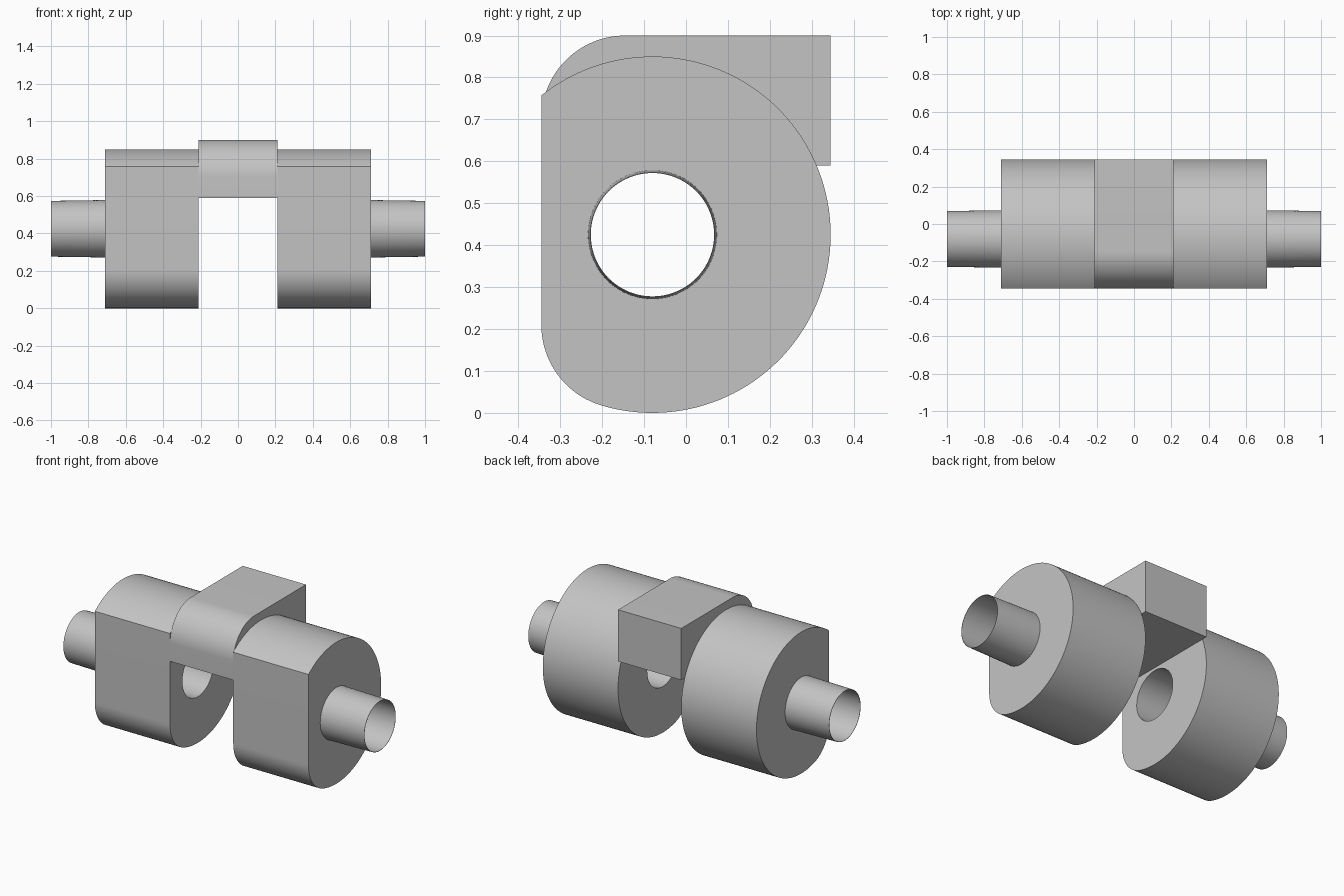
import bpy, bmesh, math

cube = bpy.data.objects.get("Cube")
if cube:
    bpy.data.objects.remove(cube, do_unlink=True)

grey = bpy.data.materials.new("plain grey")
grey.use_nodes = True
COLOUR = (0.55, 0.55, 0.55, 1)
grey.diffuse_color = COLOUR
next(n for n in grey.node_tree.nodes
     if n.type == "BSDF_PRINCIPLED").inputs["Base Color"].default_value = COLOUR

AXIS_Y, AXIS_Z, DRUM_R = -0.08, 0.425, 0.425
FRONT, BACK, FILLET = -0.345, 0.345, 0.2
INNER_X, OUTER_X, TIP_X = 0.21, 0.71, 1.0
BORE_R = 0.148


def arc(cy, cz, r, start, end, steps):
    """Points (y, z) on an arc, angles in radians."""
    angles = [start + (end - start) * i / steps for i in range(steps + 1)]
    return [(cy + r * math.cos(a), cz + r * math.sin(a)) for a in angles]


def circle(r):
    return arc(AXIS_Y, AXIS_Z, r, 0, math.tau, 96)[:-1]


def finish(name, bm):
    bmesh.ops.recalc_face_normals(bm, faces=bm.faces)
    mesh = bpy.data.meshes.new(name)
    bm.to_mesh(mesh)
    bm.free()
    mesh.materials.append(grey)
    obj = bpy.data.objects.new(name, mesh)
    bpy.context.collection.objects.link(obj)
    bpy.ops.object.select_all(action="DESELECT")
    obj.select_set(True)
    bpy.context.view_layer.objects.active = obj
    bpy.ops.object.shade_smooth_by_angle(angle=math.radians(30))


def extrude_profile(name, loops, x0, x1):
    """Fill the outline (further loops are holes) and extrude it along x."""
    bm = bmesh.new()
    edges = []
    for loop in loops:
        verts = [bm.verts.new((x0, y, z)) for y, z in loop]
        edges += [bm.edges.new((verts[i - 1], verts[i])) for i in range(len(verts))]
    bmesh.ops.triangle_fill(bm, use_beauty=True, edges=edges, normal=(1, 0, 0))
    grown = bmesh.ops.extrude_face_region(bm, geom=bm.faces[:], use_keep_orig=True)
    moved = [g for g in grown["geom"] if isinstance(g, bmesh.types.BMVert)]
    bmesh.ops.translate(bm, verts=moved, vec=(x1 - x0, 0, 0))
    finish(name, bm)


def ring_tube(name, sections):
    """Closed sleeve through circular sections (x, radius)."""
    bm = bmesh.new()
    rings = [[bm.verts.new((x, y, z)) for y, z in circle(r)] for x, r in sections]
    for k, ring in enumerate(rings):
        prev = rings[k - 1]
        for i in range(len(ring)):
            bm.faces.new((prev[i - 1], prev[i], ring[i], ring[i - 1]))
    finish(name, bm)


# Drum outline: round, flat at the front, blended into the flat at the bottom
top_corner = math.acos((FRONT - AXIS_Y) / DRUM_R)
fillet_y = FRONT + FILLET
drop = math.sqrt((DRUM_R - FILLET) ** 2 - (fillet_y - AXIS_Y) ** 2)
blend = math.atan2(-drop, fillet_y - AXIS_Y)
drum = arc(AXIS_Y, AXIS_Z, DRUM_R, top_corner, blend, 96)
drum += arc(fillet_y, AXIS_Z - drop, FILLET, blend, -math.pi, 20)[1:]

# Drums with bores, and the thin tapered sleeves at the ends
for side, s in (("left", 1), ("right", -1)):
    extrude_profile(side + "_drum", [drum, circle(BORE_R)], s * INNER_X, s * OUTER_X)
    ring_tube(side + "_sleeve", [(s * OUTER_X, 0.1535), (s * TIP_X, 0.149),
                                 (s * TIP_X, 0.147), (s * OUTER_X, BORE_R)])

# Bridge block joining the drums, rounded at the top front
BASE, TOP = 0.59, 0.9
bridge = [(BACK, BASE), (BACK, TOP)]
bridge += arc(FRONT + FILLET, TOP - FILLET, FILLET, math.pi / 2, math.pi, 24)
bridge += [(FRONT, BASE)]
extrude_profile("bridge_block", [bridge], -INNER_X, INNER_X)
